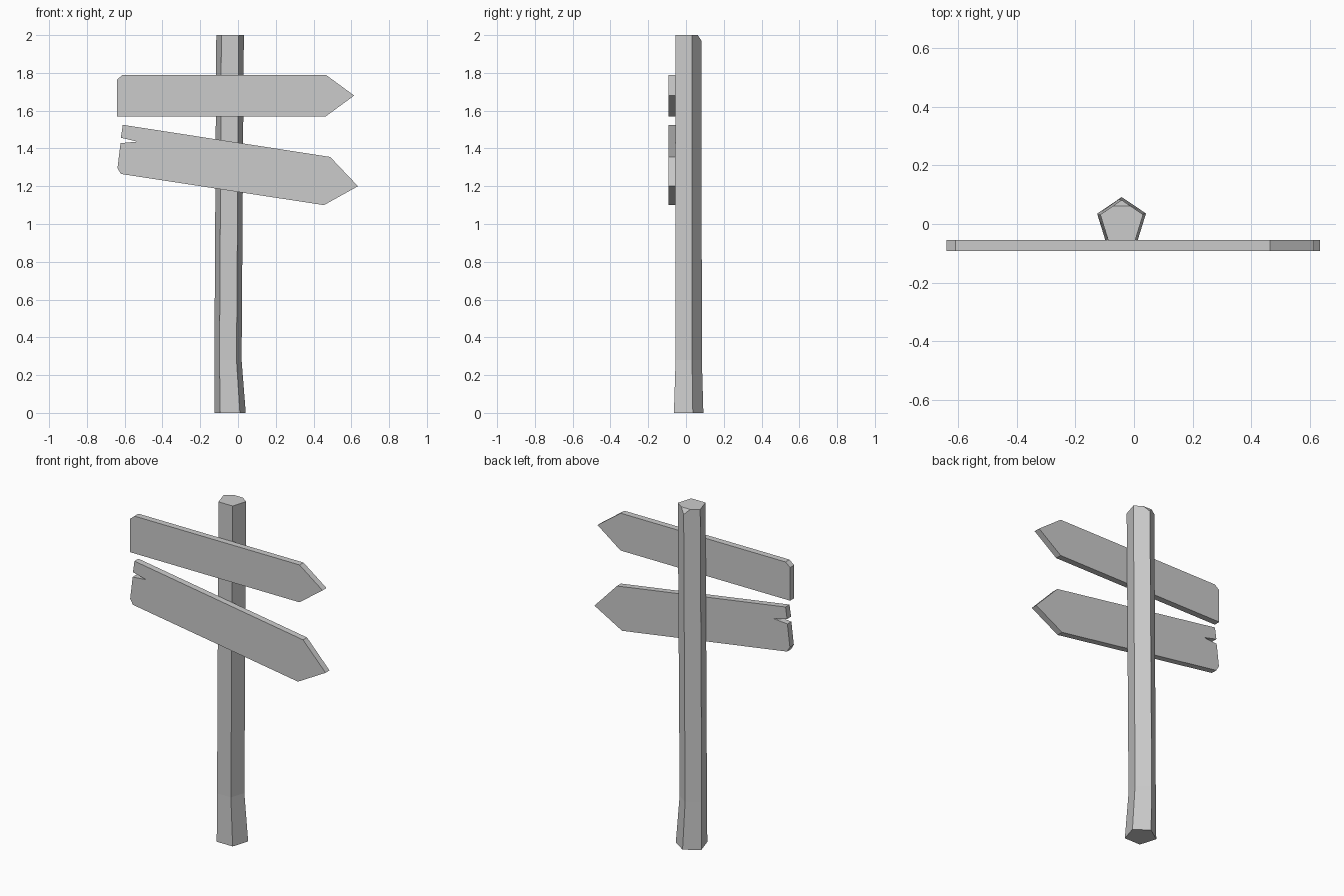
import bpy
import bmesh

cube = bpy.data.objects.get("Cube")
if cube:
    bpy.data.objects.remove(cube, do_unlink=True)

grey = bpy.data.materials.new("weathered_grey")
grey.use_nodes = True
colour = (0.6, 0.6, 0.6, 1)
grey.diffuse_color = colour
grey.node_tree.nodes["Principled BSDF"].inputs["Base Color"].default_value = colour


def finish(bm, name):
    bmesh.ops.recalc_face_normals(bm, faces=bm.faces)
    mesh = bpy.data.meshes.new(name)
    bm.to_mesh(mesh)
    bm.free()
    mesh.materials.append(grey)
    obj = bpy.data.objects.new(name, mesh)
    bpy.context.collection.objects.link(obj)
    return obj


def board(name, outline, front=-0.092, back=-0.055):
    """Flat plank: an x-z outline extruded along y."""
    bm = bmesh.new()
    face = bm.faces.new([bm.verts.new((x, front, z)) for x, z in outline])
    new = bmesh.ops.extrude_face_region(bm, geom=[face])["geom"]
    verts = [v for v in new if isinstance(v, bmesh.types.BMVert)]
    bmesh.ops.translate(bm, vec=(0, back - front, 0), verts=verts)
    return finish(bm, name)


def post(name, rings):
    """Five-sided post lofted through rings, with its rear top corner cut off."""
    bm = bmesh.new()
    loops = []
    for z, mid, half_front, half_wide, front, side, back in rings:
        section = [(-half_front, front), (half_front, front), (half_wide, side),
                   (0, back), (-half_wide, side)]
        loops.append([bm.verts.new((mid + x, y, z)) for x, y in section])
    for low, high in zip(loops, loops[1:]):
        for i in range(5):
            j = (i + 1) % 5
            bm.faces.new((low[i], low[j], high[j], high[i]))
    bm.faces.new(loops[0][::-1])
    bm.faces.new(loops[-1])
    cut = bmesh.ops.bisect_plane(
        bm, geom=bm.verts[:] + bm.edges[:] + bm.faces[:],
        plane_co=(0, 0.062, 2), plane_no=(0, 0.03, 0.02), clear_outer=True)
    edges = [e for e in cut["geom_cut"] if isinstance(e, bmesh.types.BMEdge)]
    bmesh.ops.holes_fill(bm, edges=edges, sides=0)
    return finish(bm, name)


# Post with a flared, slightly bent foot
post("post", [
    (0.0, -0.042, 0.052, 0.083, -0.064, 0.036, 0.092),
    (0.28, -0.053, 0.045, 0.072, -0.055, 0.032, 0.084),
    (2.0, -0.042, 0.046, 0.073, -0.056, 0.032, 0.082),
])

# Level upper arrow board
board("upper_sign", [
    (-0.64, 1.57), (0.465, 1.57), (0.615, 1.68), (0.465, 1.79),
    (-0.61, 1.79), (-0.64, 1.765),
])

# Tilted lower arrow board with a split in its tail
board("lower_sign", [
    (-0.61, 1.525), (-0.62, 1.457), (-0.535, 1.436), (-0.622, 1.428),
    (-0.638, 1.296), (-0.62, 1.265), (0.455, 1.1), (0.635, 1.2),
    (0.488, 1.355),
])
